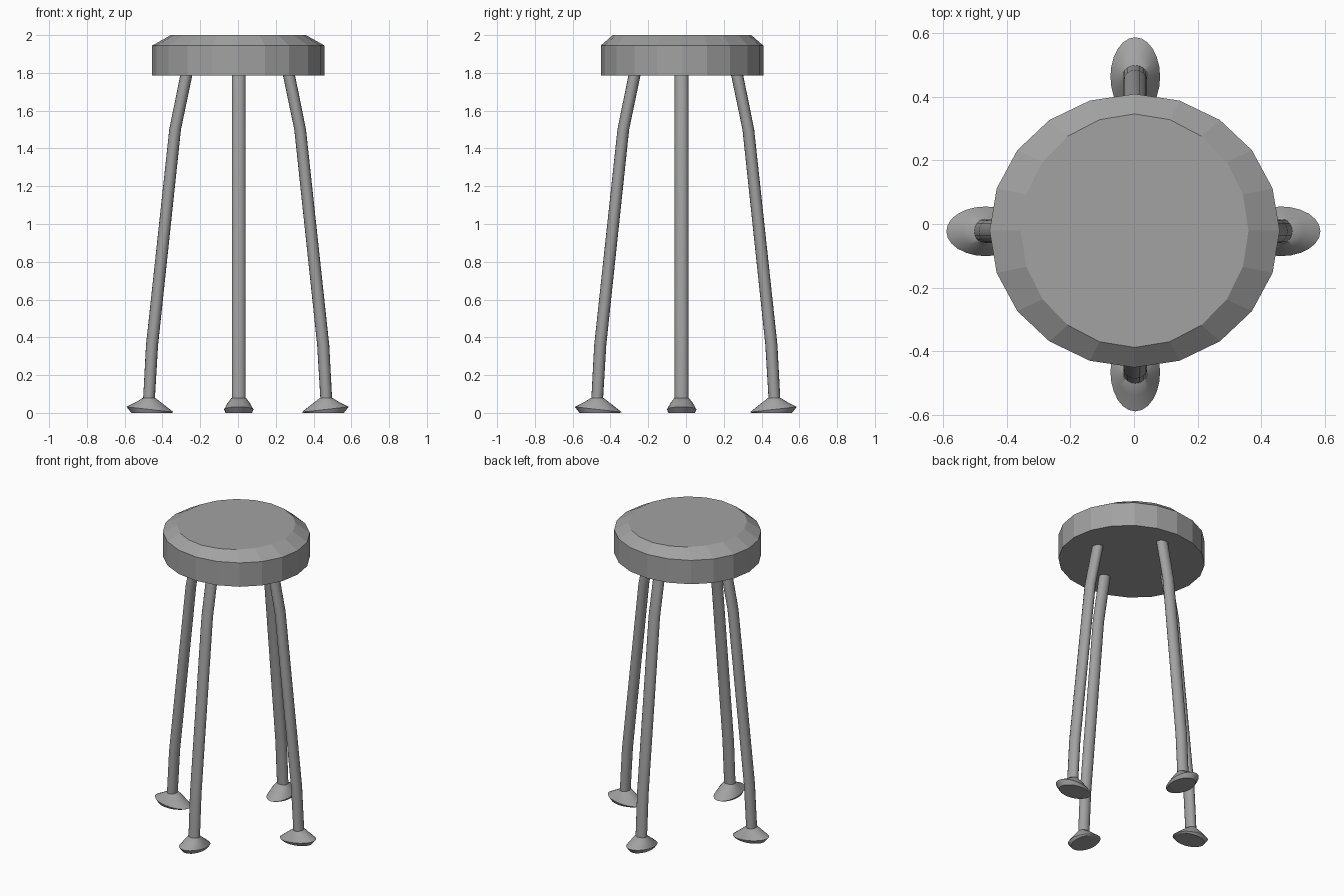
import bpy
import bmesh
from math import sin, cos, pi, radians
from mathutils import Matrix

cube = bpy.data.objects.get("Cube")
if cube:
    bpy.data.objects.remove(cube)

# One plain grey for everything
grey = bpy.data.materials.new("grey")
grey.use_nodes = True
colour = (0.36, 0.36, 0.36, 1)
grey.diffuse_color = colour
grey.node_tree.nodes["Principled BSDF"].inputs["Base Color"].default_value = colour


def loft(name, rings, sides, matrix, smooth=True):
    """Skin stacked ellipses: (centre x, z, half x, half y, tilt in z at the outer end)."""
    bm = bmesh.new()
    loops = []
    for cx, z, rx, ry, tilt in rings:
        angles = [2 * pi * i / sides for i in range(sides)]
        loops.append([bm.verts.new((cx + rx * cos(a), ry * sin(a), z + tilt * cos(a)))
                      for a in angles])
    for low, high in zip(loops, loops[1:]):
        for i in range(sides):
            j = (i + 1) % sides
            bm.faces.new((low[i], low[j], high[j], high[i]))
    bm.faces.new(loops[0][::-1])
    bm.faces.new(loops[-1])
    mesh = bpy.data.meshes.new(name)
    bm.to_mesh(mesh)
    bm.free()
    mesh.materials.append(grey)
    obj = bpy.data.objects.new(name, mesh)
    bpy.context.collection.objects.link(obj)
    obj.matrix_world = matrix
    if smooth:
        bpy.ops.object.select_all(action="DESELECT")
        obj.select_set(True)
        bpy.context.view_layer.objects.active = obj
        bpy.ops.object.shade_smooth_by_angle(angle=radians(40))


# Faceted seat with a bevelled upper edge
seat = [(0, 1.785, 0.456, 0.43, 0),
        (0, 1.945, 0.456, 0.43, 0),
        (0, 2.0, 0.358, 0.367, 0)]
loft("seat", seat, 20, Matrix.Translation((0.002, -0.021, 0)), smooth=False)

# Bent leg and splayed foot, drawn pointing along +x
leg = [(0.470, 0.06, 0.031, 0.037, 0),
       (0.453, 0.36, 0.032, 0.037, 0),
       (0.331, 1.50, 0.031, 0.037, 0),
       (0.272, 1.787, 0.032, 0.037, 0)]
foot = [(0.456, 0.0, 0.106, 0.07, 0),
        (0.464, 0.018, 0.124, 0.078, 0.014),
        (0.467, 0.054, 0.069, 0.058, 0.004),
        (0.469, 0.08, 0.032, 0.038, 0)]

# Four legs around the seat
for k, side in enumerate(("left", "back", "right", "front")):
    shift = (-0.002, -0.023, 0) if k % 2 == 0 else (0.004, -0.001, 0)
    place = Matrix.Translation(shift) @ Matrix.Rotation(k * pi / 2, 4, "Z")
    loft(side + "_leg", leg, 16, place)
    loft(side + "_foot", foot, 24, place)
